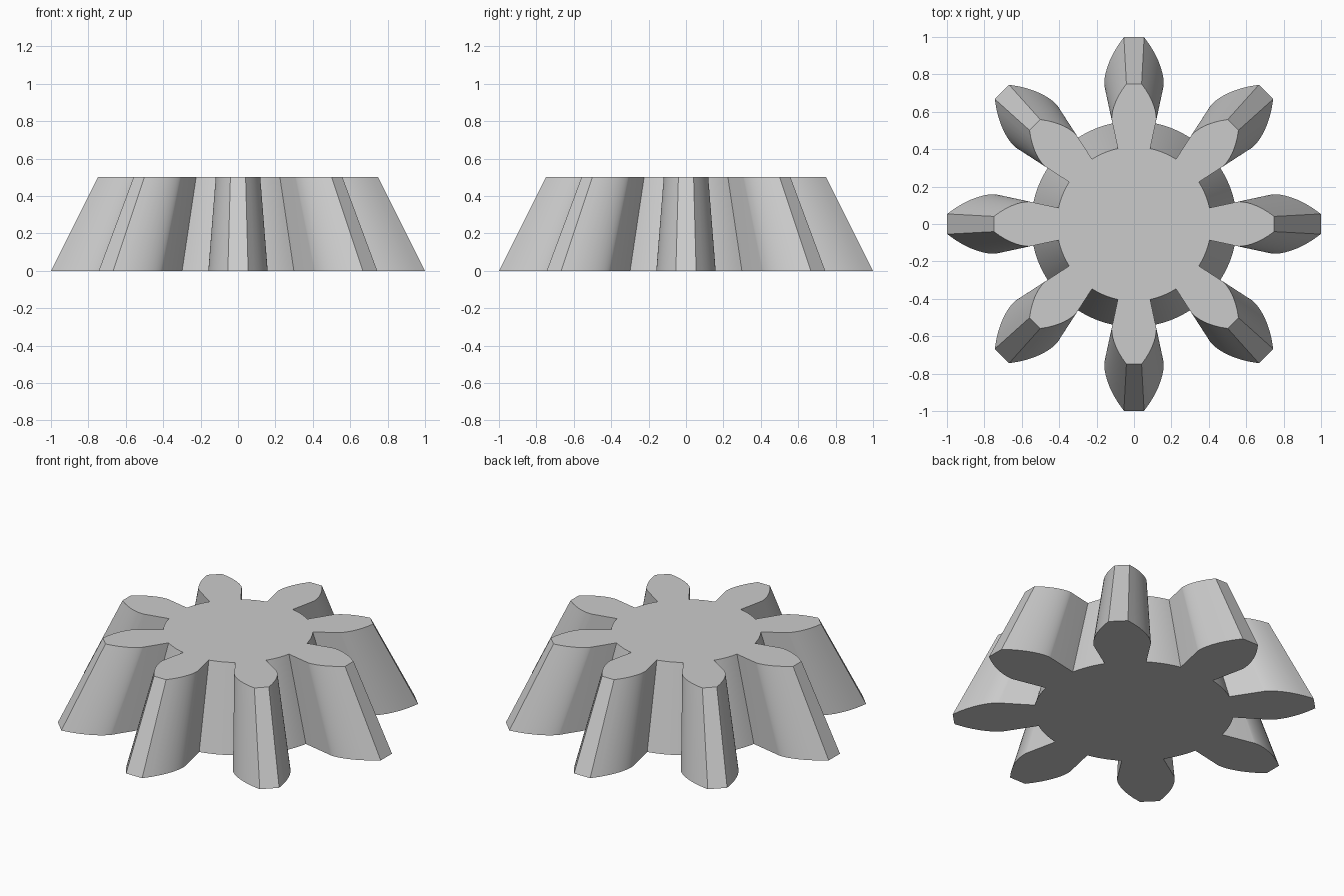
import bpy
import bmesh
from math import atan, cos, pi, radians, sin, sqrt

cube = bpy.data.objects.get("Cube")
if cube:
    bpy.data.objects.remove(cube, do_unlink=True)

# Gear proportions
TEETH = 8
MODULE = 0.2
HEIGHT = 0.5
TOP_SCALE = 0.75
pitch_r = MODULE * TEETH / 2
tip_r = pitch_r + MODULE
root_r = pitch_r - 1.25 * MODULE
pressure = radians(20)
base_r = pitch_r * cos(pressure)
half_angle = pi / (2 * TEETH) + sin(pressure) / cos(pressure) - pressure
STEPS = 10


def flank():
    """Polar points of one tooth side: radial foot, then involute to the tip."""
    points = [(root_r, half_angle)]
    roll_max = sqrt((tip_r / base_r) ** 2 - 1)
    for i in range(STEPS + 1):
        roll = roll_max * i / STEPS
        points.append((base_r * sqrt(1 + roll * roll),
                       half_angle - (roll - atan(roll))))
    return points


def gear_outline():
    """Closed outline: rising flank, flat tip, falling flank, root arc."""
    side = flank()
    outline = []
    pitch = 2 * pi / TEETH
    for tooth in range(TEETH):
        mid = tooth * pitch
        polar = [(r, mid - a) for r, a in side]
        polar += [(r, mid + a) for r, a in reversed(side)]
        gap = pitch - 2 * half_angle
        polar += [(root_r, mid + half_angle + gap * i / STEPS)
                  for i in range(1, STEPS)]
        outline += [(r * cos(a), r * sin(a)) for r, a in polar]
    return outline


# Tapered gear body
bm = bmesh.new()
outline = gear_outline()
bottom = [bm.verts.new((x, y, 0)) for x, y in outline]
top = [bm.verts.new((x * TOP_SCALE, y * TOP_SCALE, HEIGHT)) for x, y in outline]
bm.faces.new(top)
bm.faces.new(bottom[::-1])
for i in range(len(outline)):
    j = (i + 1) % len(outline)
    bm.faces.new((bottom[i], bottom[j], top[j], top[i]))
mesh = bpy.data.meshes.new("bevel_gear")
bm.to_mesh(mesh)
bm.free()
gear = bpy.data.objects.new("bevel_gear", mesh)
bpy.context.collection.objects.link(gear)

# Plain grey metal
grey = bpy.data.materials.new("grey")
grey.use_nodes = True
colour = (0.6, 0.6, 0.6, 1)
grey.diffuse_color = colour
grey.node_tree.nodes["Principled BSDF"].inputs["Base Color"].default_value = colour
mesh.materials.append(grey)

# Smooth flanks with crisp tooth edges
bpy.ops.object.select_all(action="DESELECT")
gear.select_set(True)
bpy.context.view_layer.objects.active = gear
bpy.ops.object.shade_smooth_by_angle(angle=radians(30))
